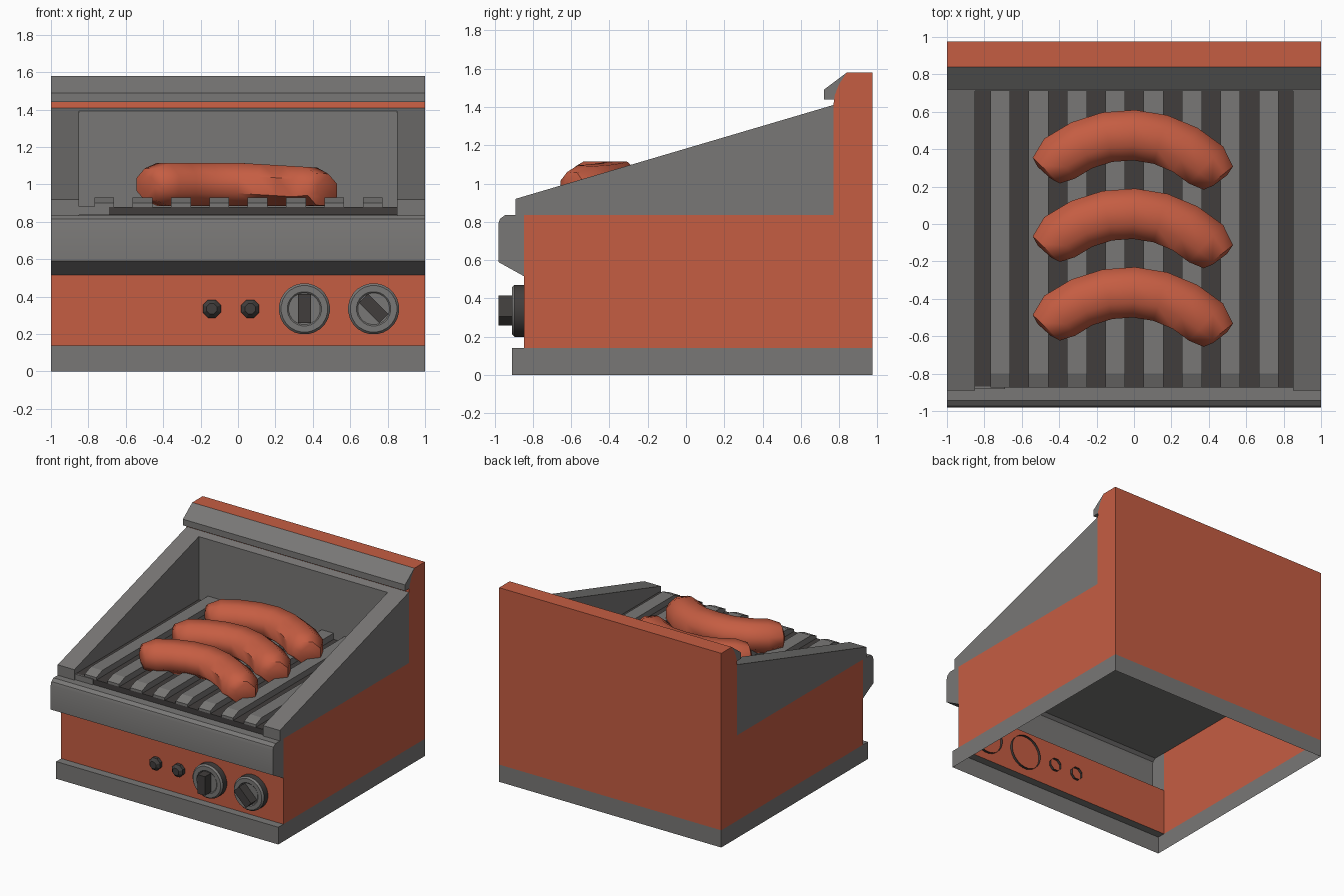
import bpy, bmesh, math
from mathutils import Matrix, Vector

if "Cube" in bpy.data.objects:
    bpy.data.objects.remove(bpy.data.objects["Cube"])


def material(name, rgb):
    m = bpy.data.materials.new(name)
    m.diffuse_color = (*rgb, 1)
    m.use_nodes = True
    m.node_tree.nodes["Principled BSDF"].inputs["Base Color"].default_value = m.diffuse_color
    return m


ORANGE = material("red_orange", (0.56, 0.11, 0.055))
GRAY = material("steel_gray", (0.19, 0.185, 0.18))
DARK = material("charcoal", (0.053, 0.048, 0.046))


def finish(name, bm, mats, smooth=None):
    bmesh.ops.recalc_face_normals(bm, faces=bm.faces)
    me = bpy.data.meshes.new(name)
    bm.to_mesh(me)
    bm.free()
    for m in mats:
        me.materials.append(m)
    if smooth:
        for p in me.polygons:
            p.use_smooth = True
        me.set_sharp_from_angle(angle=math.radians(smooth))
    ob = bpy.data.objects.new(name, me)
    bpy.context.collection.objects.link(ob)
    return ob


def prism(name, pts, x0, x1, mat, skip=(), smooth=None):
    """Side profile (y, z) extruded along x; edges listed in skip stay open."""
    bm = bmesh.new()
    a = [bm.verts.new((x0, y, z)) for y, z in pts]
    b = [bm.verts.new((x1, y, z)) for y, z in pts]
    bm.faces.new(a)
    bm.faces.new(b)
    n = len(pts)
    for i in range(n):
        if i not in skip:
            j = (i + 1) % n
            bm.faces.new((a[i], a[j], b[j], b[i]))
    return finish(name, bm, [mat], smooth)


def box(name, lo, hi, mat):
    (x0, y0, z0), (x1, y1, z1) = lo, hi
    return prism(name, [(y0, z0), (y1, z0), (y1, z1), (y0, z1)], x0, x1, mat)


def lathe(name, rings, sides, x, z, mats, front_index=0, smooth=30):
    """Rings (radius, y) turned about a y axis, open at the back."""
    bm = bmesh.new()
    loops = []
    for r, y in rings:
        loops.append([bm.verts.new((x + r * math.cos(t), y, z + r * math.sin(t)))
                      for t in (2 * math.pi * (k + 0.5) / sides for k in range(sides))])
    for a, b in zip(loops, loops[1:]):
        for k in range(sides):
            j = (k + 1) % sides
            bm.faces.new((a[k], a[j], b[j], b[k]))
    bm.faces.new(loops[-1])
    bm.normal_update()
    for f in bm.faces:
        if abs(f.normal.y) > 0.3:
            f.material_index = front_index
    return finish(name, bm, mats, smooth)


# plinth: open band with a ledge on top at the front
bm = bmesh.new()
Y0, Y1, ZB = -0.91, 0.975, 0.14
corners = [(-1, Y0), (1, Y0), (1, Y1), (-1, Y1)]
low = [bm.verts.new((x, y, 0)) for x, y in corners]
top = [bm.verts.new((x, y, ZB)) for x, y in corners]
for i in range(4):
    j = (i + 1) % 4
    bm.faces.new((low[i], low[j], top[j], top[i]))
ledge = [bm.verts.new((x, -0.845, ZB)) for x in (1, -1)]
bm.faces.new((top[0], top[1], *ledge))
finish("plinth", bm, [GRAY])

# painted housing: thin shell, open below and behind the front rail
prism("housing", [(-0.845, 0.515), (-0.845, ZB), (0.975, ZB), (0.975, 1.58), (0.84, 1.58),
                  (0.80, 1.52), (0.777, 1.46), (0.77, 1.41), (0.77, 0.835), (-0.845, 0.835)],
      -1, 1, ORANGE, skip=(1, 8, 9))

# rail along the front and hood strip along the back
prism("front_rail", [(-0.845, 0.515), (-0.98, 0.59), (-0.98, 0.79), (-0.972, 0.815),
                     (-0.945, 0.835), (-0.845, 0.835)], -1, 1, GRAY, skip=(5,), smooth=35)
prism("back_hood", [(0.84, 1.58), (0.72, 1.49), (0.72, 1.44), (0.775, 1.44),
                    (0.777, 1.46), (0.80, 1.52)], -1, 1, GRAY, skip=(3, 4, 5))


# sloping splash guard around the grill
def slope(y):
    return 0.92 + (y + 0.89) * 0.49 / 1.66


for side, x0, x1 in (("left", -1, -0.85), ("right", 0.85, 1)):
    prism(side + "_guard", [(-0.89, 0.835), (0.77, 0.835), (0.77, slope(0.77)),
                            (-0.89, slope(-0.89))], x0, x1, GRAY)
prism("back_guard", [(0.71, 0.835), (0.77, 0.835), (0.77, slope(0.77)), (0.71, slope(0.71))],
      -0.85, 0.85, GRAY)

# grill bed, underside and bars
bm = bmesh.new()
bm.faces.new([bm.verts.new((x, y, 0.833)) for x, y in
              ((-1, -0.845), (-1, 0.975), (1, 0.975), (1, -0.845))])
finish("tray_underside", bm, [GRAY])
box("grill_bed", (-0.85, -0.875, 0.836), (0.85, 0.71, 0.88), DARK)
box("bed_front_filler", (-0.85, -0.882, 0.836), (-0.69, -0.87, 0.882), GRAY)
for i in range(8):
    c = -0.715 + 0.205 * i
    prism(f"grill_bar_{i + 1}", [(-0.875, 0.88), (0.71, 0.88), (0.71, 0.93), (-0.80, 0.93),
                                 (-0.875, 0.90)], c - 0.053, c + 0.053, GRAY)

# control knobs with turned grips, and two small lamps
for i, (x, turn) in enumerate(((0.355, 0), (0.725, 45))):
    lathe(f"knob_{i + 1}", [(0.137, -0.825), (0.137, -0.895), (0.125, -0.908), (0.092, -0.908),
                            (0.085, -0.902)], 24, x, 0.335, [DARK, GRAY], 1)
    grip = box(f"knob_grip_{i + 1}", (-0.034, -0.98, -0.077), (0.034, -0.90, 0.077), DARK)
    grip.data.transform(Matrix.Translation((x, 0, 0.337))
                        @ Matrix.Rotation(math.radians(-turn), 4, 'Y'))
for i, x in enumerate((-0.14, 0.065)):
    lathe(f"lamp_{i + 1}", [(0.052, -0.825), (0.052, -0.872), (0.03, -0.895)],
          8, x, 0.335, [DARK], 0, smooth=20)


# sausages: eight-sided bent tubes with blunt tapered ends
def sausage(name, yc):
    R, sides = 0.61, 8
    half = [(50.5, 0.35), (49, 0.74), (40, 1), (27, 1), (13.5, 1)]
    stations = [(-a, s) for a, s in half] + [(0, 1)] + [(a, s) for a, s in reversed(half)]
    tilt = Matrix.Rotation(math.radians(-2.5), 3, 'Z')
    bm = bmesh.new()
    loops = []
    for a, s in stations:
        a = math.radians(a)
        ring = []
        for k in range(sides):
            t = 2 * math.pi * (k + 0.5) / sides
            r = R + 0.146 * s * math.cos(t)
            p = tilt @ Vector((r * math.sin(a), r * math.cos(a) - R, 0.125 * s * math.sin(t)))
            drop = 0.03 * max(p.x, 0) / 0.5
            ring.append(bm.verts.new((p.x, p.y + yc, max(p.z + 1.0 - drop, 0.885))))
        loops.append(ring)
    for a, b in zip(loops, loops[1:]):
        for k in range(sides):
            j = (k + 1) % sides
            bm.faces.new((a[k], a[j], b[j], b[k]))
    bm.faces.new(loops[0])
    bm.faces.new(loops[-1])
    finish(name, bm, [ORANGE], smooth=50)


for i, yc in enumerate((-0.365, 0.055, 0.475)):
    sausage(f"sausage_{i + 1}", yc)
